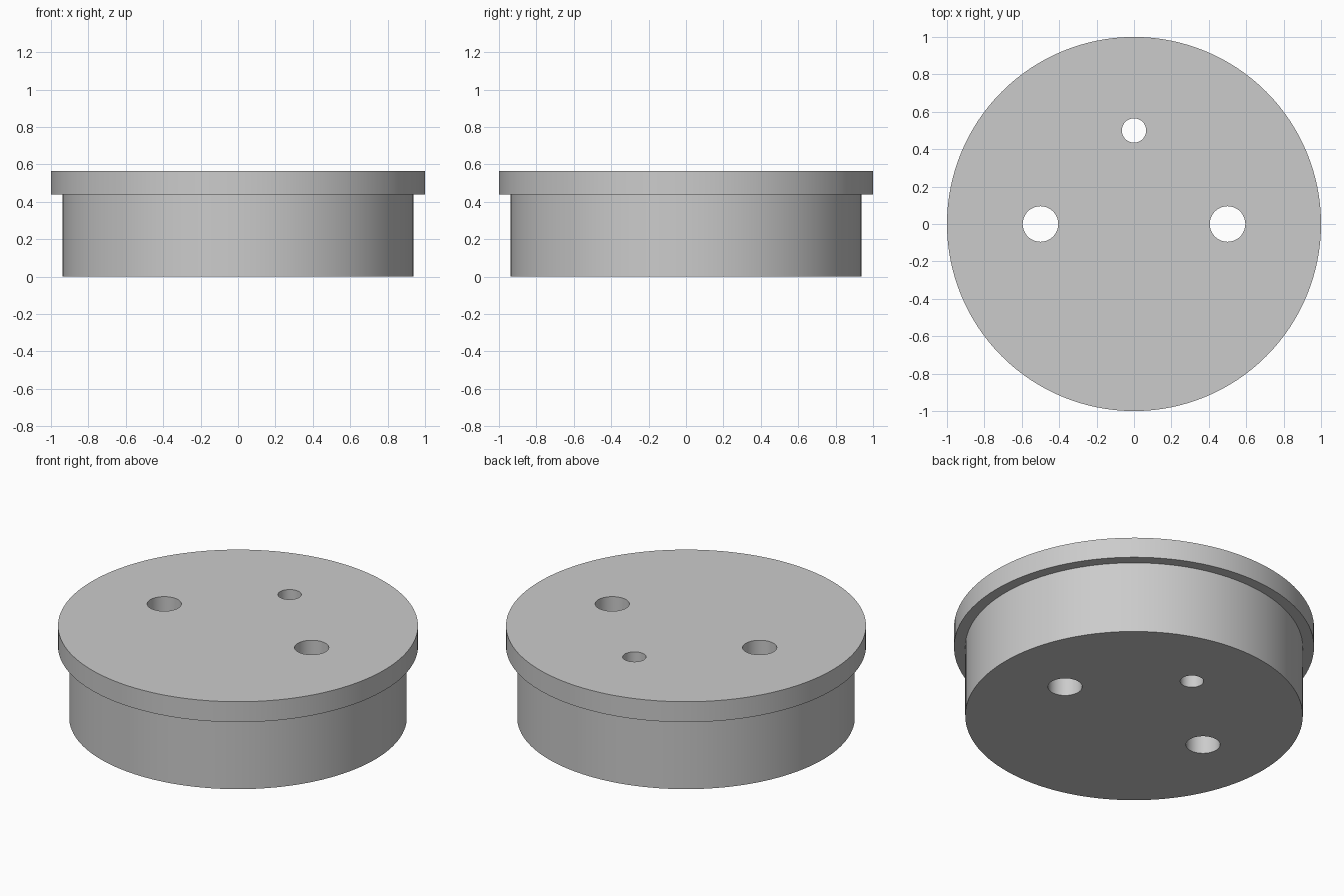
import bpy
import bmesh
import math
from mathutils import Matrix

cube = bpy.data.objects.get("Cube")
if cube:
    bpy.data.objects.remove(cube, do_unlink=True)

HEIGHT = 0.565
RIM_BOTTOM = 0.44
BODY_RADIUS = 0.9375

# Plain grey material
grey = bpy.data.materials.new("light_grey")
grey.use_nodes = True
colour = (0.6, 0.6, 0.6, 1.0)
grey.diffuse_color = colour
grey.node_tree.nodes["Principled BSDF"].inputs["Base Color"].default_value = colour


def make_object(name, bm):
    bmesh.ops.recalc_face_normals(bm, faces=bm.faces)
    mesh = bpy.data.meshes.new(name)
    bm.to_mesh(mesh)
    bm.free()
    mesh.materials.append(grey)
    obj = bpy.data.objects.new(name, mesh)
    bpy.context.collection.objects.link(obj)
    return obj


def revolve(name, profile, steps):
    """Turn a radius/height profile around the z axis."""
    bm = bmesh.new()
    verts = [bm.verts.new((r, 0, z)) for r, z in profile]
    edges = [bm.edges.new(pair) for pair in zip(verts, verts[1:])]
    bmesh.ops.spin(bm, geom=verts + edges, cent=(0, 0, 0), axis=(0, 0, 1),
                   angle=math.tau, steps=steps, use_merge=False)
    bmesh.ops.remove_doubles(bm, verts=bm.verts, dist=0.0001)
    bmesh.ops.holes_fill(bm, edges=[e for e in bm.edges if e.is_boundary], sides=0)
    return make_object(name, bm)


# Stepped plug: narrower body with an overhanging rim
plug = revolve("flanged_plug", [(BODY_RADIUS, 0), (BODY_RADIUS, RIM_BOTTOM),
                                (1, RIM_BOTTOM), (1, HEIGHT)], 128)

# Through holes: a large pair and one smaller locating hole
bm = bmesh.new()
for x, y, radius in [(-0.5, 0, 0.095), (0.5, 0, 0.095), (0, 0.5, 0.065)]:
    bmesh.ops.create_cone(bm, cap_ends=True, segments=64, radius1=radius, radius2=radius,
                          depth=1, matrix=Matrix.Translation((x, y, HEIGHT / 2)))
cutter = make_object("hole_cutter", bm)
cutter.hide_render = True

bpy.ops.object.select_all(action='DESELECT')
plug.select_set(True)
bpy.context.view_layer.objects.active = plug
cut = plug.modifiers.new("through_holes", 'BOOLEAN')
cut.operation = 'DIFFERENCE'
cut.solver = 'EXACT'
cut.object = cutter
bpy.ops.object.modifier_apply(modifier=cut.name)
bpy.data.objects.remove(cutter, do_unlink=True)

# Smooth round walls, crisp rims
bpy.ops.object.shade_smooth_by_angle(angle=math.radians(30))
